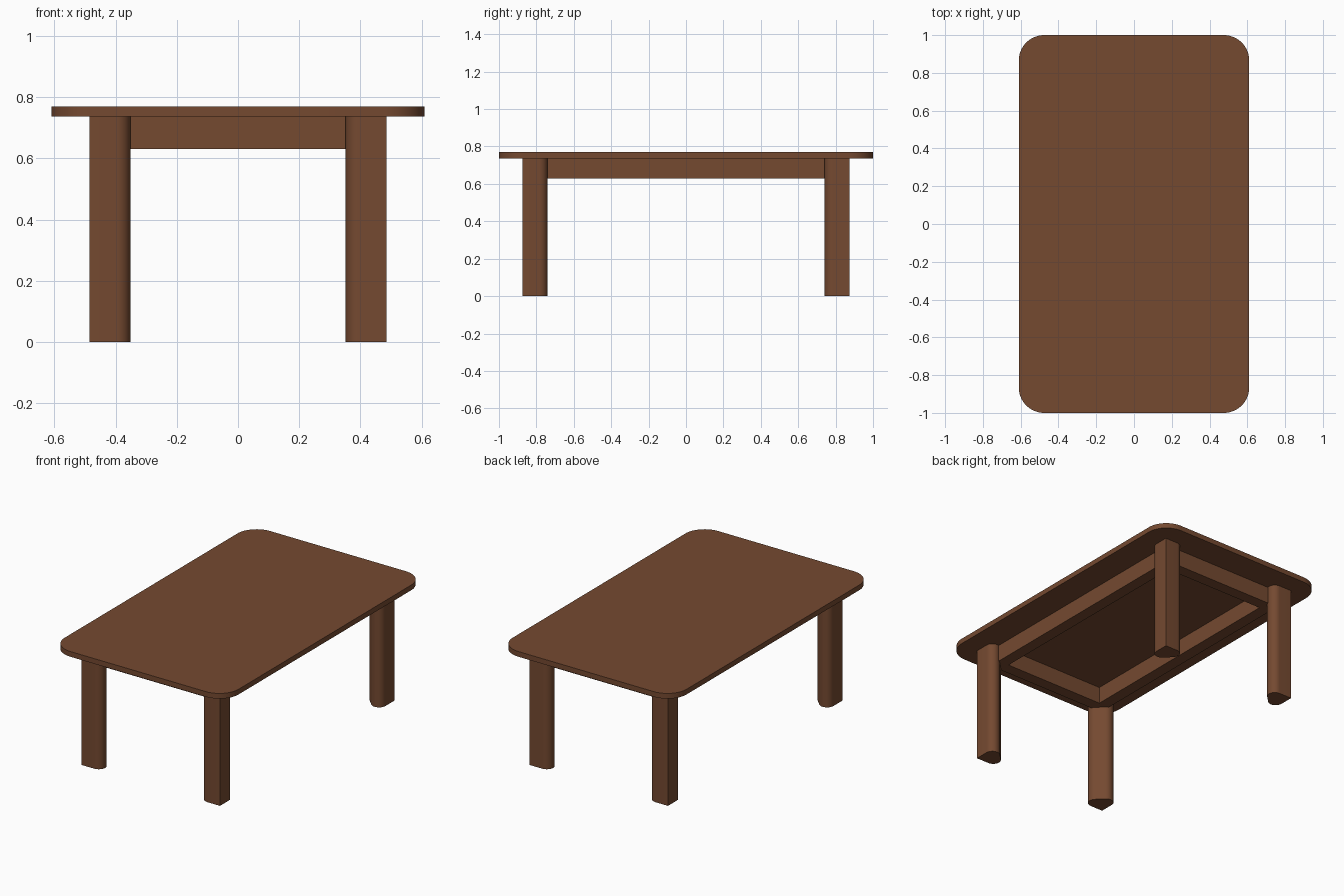
import bpy, bmesh, math

if "Cube" in bpy.data.objects:
    bpy.data.objects.remove(bpy.data.objects["Cube"])

wood = bpy.data.materials.new("warm brown wood")
wood.diffuse_color = (0.176, 0.067, 0.030, 1)
wood.use_nodes = True
wood.node_tree.nodes["Principled BSDF"].inputs["Base Color"].default_value = wood.diffuse_color


def arc(cx, cy, r, start, end, steps):
    """Points along an arc, angles in degrees."""
    return [(cx + r * math.cos(math.radians(start + (end - start) * i / steps)),
             cy + r * math.sin(math.radians(start + (end - start) * i / steps)))
            for i in range(steps + 1)]


def prism(name, outline, z0, z1):
    """Extrude a closed outline from z0 to z1."""
    bm = bmesh.new()
    base = bm.faces.new([bm.verts.new((x, y, z0)) for x, y in outline])
    top = bmesh.ops.extrude_face_region(bm, geom=[base])["geom"]
    bmesh.ops.translate(bm, vec=(0, 0, z1 - z0),
                        verts=[v for v in top if isinstance(v, bmesh.types.BMVert)])
    return finish(name, bm)


def finish(name, bm):
    bmesh.ops.recalc_face_normals(bm, faces=bm.faces)
    mesh = bpy.data.meshes.new(name)
    bm.to_mesh(mesh)
    bm.free()
    mesh.materials.append(wood)
    obj = bpy.data.objects.new(name, mesh)
    bpy.context.collection.objects.link(obj)
    bpy.ops.object.select_all(action='DESELECT')
    obj.select_set(True)
    bpy.context.view_layer.objects.active = obj
    bpy.ops.object.shade_smooth_by_angle(angle=math.radians(30))
    return obj


UNDER, TOP = 0.737, 0.77

# Tabletop: rounded rectangle
W, L, R = 0.61, 1.0, 0.135
outline = []
for k, (sx, sy) in enumerate([(1, 1), (-1, 1), (-1, -1), (1, -1)]):
    outline += arc(sx * (W - R), sy * (L - R), R, 90 * k, 90 * k + 90, 16)
prism("tabletop", outline, UNDER, TOP)

# Legs: sharp outer corner, two rounded side corners, flat diagonal inner face
S, r = 0.133, 0.045
section = [(0, 0)] + arc(S - r, r, r, -90, 45, 14) + arc(r, S - r, r, 45, 180, 14)
for sx, side in ((-1, "left"), (1, "right")):
    for sy, end in ((-1, "front"), (1, "back")):
        prism(f"{end}_{side}_leg",
              [(sx * (0.485 - u), sy * (0.873 - v)) for u, v in section], 0, UNDER)

# Apron: one rectangular frame under the top, running into the legs
bm = bmesh.new()
rings = []
for hx, hy, z in ((0.427, 0.815, 0.63), (0.427, 0.815, UNDER),
                  (0.352, 0.74, UNDER), (0.352, 0.74, 0.63)):
    rings.append([bm.verts.new((sx * hx, sy * hy, z))
                  for sx, sy in ((1, 1), (-1, 1), (-1, -1), (1, -1))])
for i in range(4):
    a, b = rings[i], rings[(i + 1) % 4]
    for j in range(4):
        k = (j + 1) % 4
        bm.faces.new((a[j], a[k], b[k], b[j]))
finish("apron_frame", bm)
